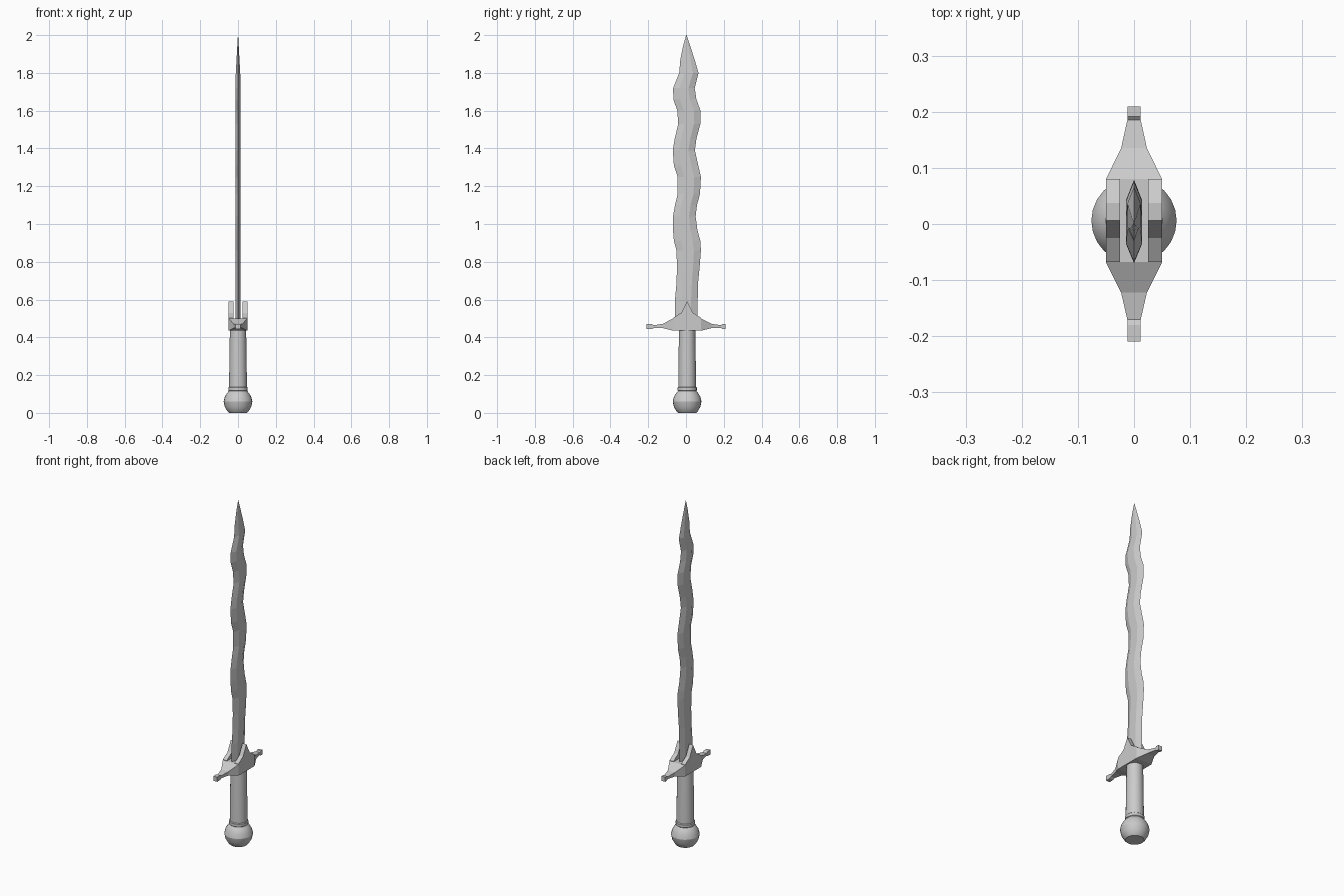
import bpy, bmesh, math

CY = 0.006  # long axis of the sword


def finish(name, bm, smooth=False):
    bmesh.ops.recalc_face_normals(bm, faces=bm.faces)
    me = bpy.data.meshes.new(name)
    bm.to_mesh(me)
    bm.free()
    ob = bpy.data.objects.new(name, me)
    bpy.context.collection.objects.link(ob)
    if smooth:
        bpy.ops.object.select_all(action='DESELECT')
        ob.select_set(True)
        bpy.context.view_layer.objects.active = ob
        bpy.ops.object.shade_smooth_by_angle(angle=math.radians(25))
    return ob


def loft(name, rings, smooth=False):
    """Skin a list of equal-length point rings and cap both ends."""
    bm = bmesh.new()
    vs = [[bm.verts.new(p) for p in r] for r in rings]
    n = len(rings[0])
    for a, b in zip(vs, vs[1:]):
        for i in range(n):
            j = (i + 1) % n
            bm.faces.new((a[i], a[j], b[j], b[i]))
    bm.faces.new(vs[0])
    bm.faces.new(vs[-1])
    return finish(name, bm, smooth)


def lathe(name, profile, sides=24):
    rings = [[(r * math.cos(2 * math.pi * i / sides),
               CY + r * math.sin(2 * math.pi * i / sides), z)
              for i in range(sides)] for r, z in profile]
    return loft(name, rings, True)


# pommel and grip
lathe("pommel", [(0.048, 0), (0.056, 0.008), (0.070, 0.032), (0.076, 0.06),
                 (0.070, 0.085), (0.058, 0.105), (0.046, 0.118)])
lathe("grip_collar", [(0.046, 0.114), (0.051, 0.119), (0.051, 0.134), (0.046, 0.139)])
lathe("grip", [(0.047, 0.135), (0.046, 0.25), (0.043, 0.44)])

# crossguard body: y, half width, bottom z, top z
stations = [(-0.209, 0.012, 0.443, 0.470), (-0.180, 0.012, 0.444, 0.470),
            (-0.170, 0.012, 0.450, 0.464), (-0.122, 0.023, 0.449, 0.472),
            (-0.068, 0.050, 0.435, 0.500), (0.080, 0.050, 0.435, 0.500),
            (0.135, 0.023, 0.449, 0.472), (0.185, 0.012, 0.450, 0.464),
            (0.192, 0.012, 0.444, 0.470), (0.209, 0.012, 0.443, 0.470)]
loft("crossguard", [[(-w, y, b), (w, y, b), (w, y, t), (-w, y, t)]
                    for y, w, b, t in stations])

# pointed cheeks either side of the blade
cheek = [(-0.074, 0.498), (0.074, 0.498), (0.074, 0.503),
         (0.031, 0.530), (0.0, 0.590), (-0.031, 0.530), (-0.074, 0.503)]
for side, name in ((-1, "guard_cheek_left"), (1, "guard_cheek_right")):
    loft(name, [[(side * x, CY + y, z) for y, z in cheek] for x in (0.025, 0.05)])

# wavy blade: z, left edge y, right edge y
edges = [(0.48, -0.060, 0.062), (0.60, -0.058, 0.062), (0.69, -0.050, 0.064),
         (0.77, -0.048, 0.072), (0.86, -0.050, 0.079), (0.91, -0.064, 0.076),
         (0.97, -0.069, 0.060), (1.04, -0.069, 0.051), (1.10, -0.058, 0.058),
         (1.16, -0.044, 0.074), (1.25, -0.044, 0.079), (1.31, -0.064, 0.065),
         (1.39, -0.070, 0.047), (1.45, -0.060, 0.055), (1.53, -0.041, 0.076),
         (1.60, -0.046, 0.077), (1.66, -0.067, 0.055), (1.72, -0.068, 0.046),
         (1.80, -0.036, 0.066), (1.87, -0.030, 0.046), (1.94, -0.016, 0.023),
         (2.00, 0.001, 0.003)]
rings = []
for z, l, r in edges:
    c, h = (l + r) / 2, (r - l) / 2
    t = 0.014 * min(1, (2.0 - z) / 0.25 + 0.04)
    f = h * 0.42
    rings.append([(0, l, z), (t, c - f, z), (t, c + f, z),
                  (0, r, z), (-t, c + f, z), (-t, c - f, z)])
loft("blade", rings)
